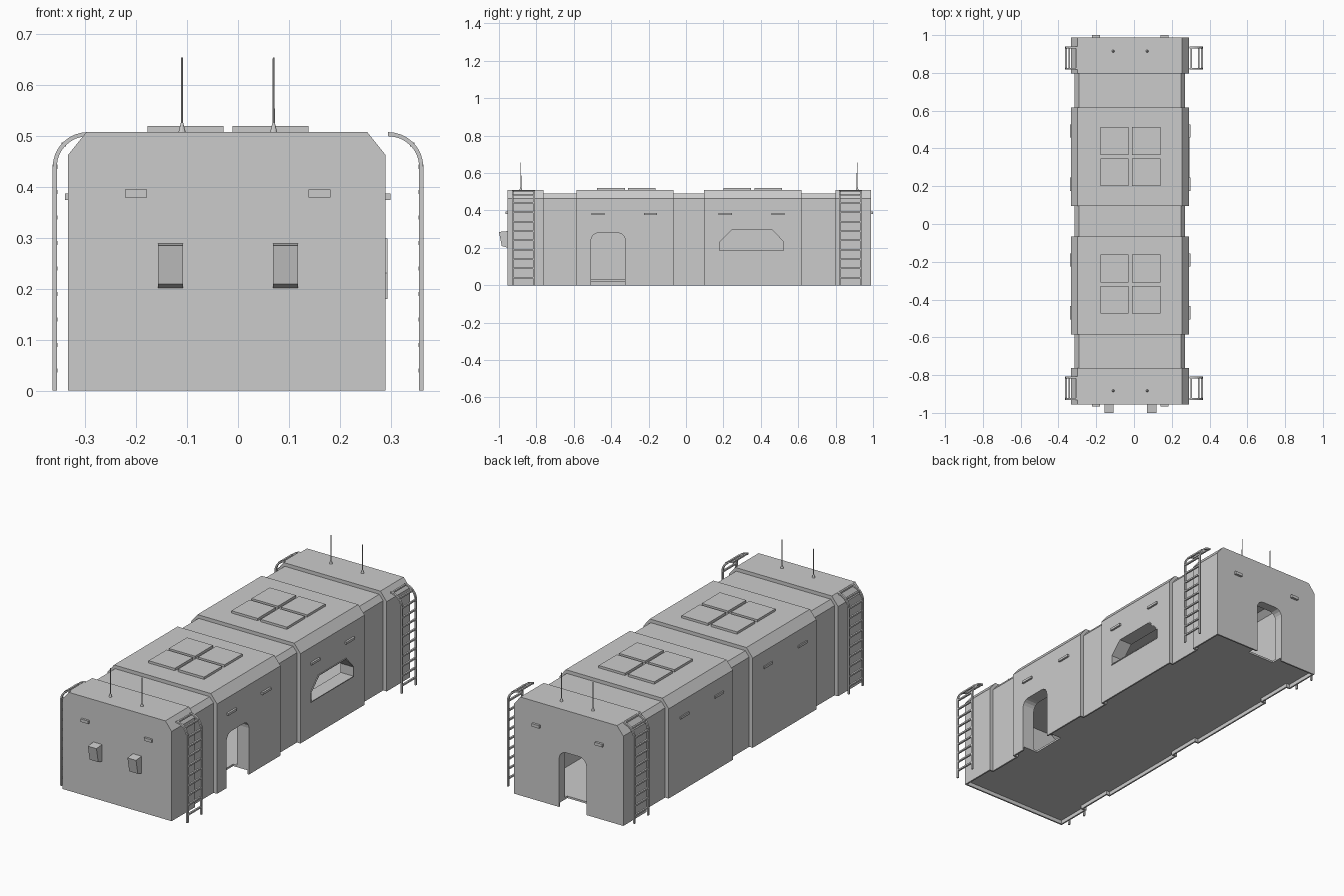
import bpy, bmesh, math

if "Cube" in bpy.data.objects:
    bpy.data.objects.remove(bpy.data.objects["Cube"])

CX = -0.022  # body centre line


def finish(bm, name):
    bmesh.ops.recalc_face_normals(bm, faces=bm.faces)
    me = bpy.data.meshes.new(name)
    bm.to_mesh(me)
    bm.free()
    ob = bpy.data.objects.new(name, me)
    bpy.context.collection.objects.link(ob)
    return ob


def box(name, x0, x1, y0, y1, z0, z1):
    bm = bmesh.new()
    bmesh.ops.create_cube(bm, size=1)
    for v in bm.verts:
        v.co = ((x0 + x1) / 2 + v.co.x * (x1 - x0),
                (y0 + y1) / 2 + v.co.y * (y1 - y0),
                (z0 + z1) / 2 + v.co.z * (z1 - z0))
    return finish(bm, name)


def loft(name, rings):
    bm = bmesh.new()
    vs = [[bm.verts.new(p) for p in r] for r in rings]
    n = len(vs[0])
    for a, b in zip(vs, vs[1:]):
        for i in range(n):
            bm.faces.new((a[i], a[(i + 1) % n], b[(i + 1) % n], b[i]))
    bm.faces.new(vs[0])
    bm.faces.new(vs[-1])
    return finish(bm, name)


def prism(name, pts, a, b, axis):
    """Extrude a 2D outline (u, z) from a to b along x or y."""
    if axis == 'x':
        return loft(name, [[(d, u, z) for u, z in pts] for d in (a, b)])
    return loft(name, [[(u, d, z) for u, z in pts] for d in (a, b)])


def cut(target, cutter):
    m = target.modifiers.new("cut", 'BOOLEAN')
    m.operation = 'DIFFERENCE'
    m.solver = 'EXACT'
    m.object = cutter
    bpy.context.view_layer.objects.active = target
    bpy.ops.object.modifier_apply(modifier=m.name)
    bpy.data.objects.remove(cutter)


def section(y, half, top, flat):
    return [(CX - half, y, 0), (CX + half, y, 0), (CX + half, y, .463),
            (CX + flat, y, top), (CX - flat, y, top), (CX - half, y, .463)]


def door_outline(u0, u1, top, r=.04):
    pts = [(u0, -.05), (u1, -.05)]
    for c, start in ((u1 - r, 0), (u0 + r, 90)):
        for i in range(5):
            a = math.radians(start + i * 22.5)
            pts.append((c + r * math.cos(a), top - r + r * math.sin(a)))
    return pts


# Hull: wide blocks alternating with recessed bands
stops = [-.955, -.763, -.585, -.067, .095, .618, .798, .988]
rings, under = [], []
for i in range(7):
    wide = i % 2 == 0
    dims = (.312, .508, .276) if wide else (.292, .49, .27)
    rings += [section(stops[i], *dims), section(stops[i + 1], *dims)]
    # matching hollow below the floor
    h = dims[0] - .008
    e = .008 if wide else -.008
    for y in (stops[i] + e, stops[i + 1] - e):
        under.append([(CX - h, y, -.05), (CX + h, y, -.05),
                      (CX + h, y, .02), (CX - h, y, .02)])
hull = loft("hull", rings)
cut(hull, loft("underside_cutter", under))

# Interior room, doors and window opening
room = [(-.265, .03), (.221, .03), (.221, .43), (.19, .455), (-.235, .455), (-.265, .43)]
cut(hull, prism("room_cutter", room, -.91, .94, 'y'))
cut(hull, prism("side_door_cutter", door_outline(-.508, -.325, .28), .2, .4, 'x'))
cut(hull, prism("back_door_cutter", door_outline(-.123, .033, .29), .92, 1.1, 'y'))
win = [(.18, .185), (.522, .185), (.522, .232), (.462, .295), (.243, .295), (.18, .232)]
cut(hull, prism("window_cutter", win, .2, .4, 'x'))

# Thin raised window frame
cy, cz = .351, .24
outer = [(cy + (y - cy) * 1.03, cz + (z - cz) * 1.08) for y, z in win]
frame = prism("window_frame", outer, .288, .294, 'x')
cut(frame, prism("frame_cutter", win, .2, .4, 'x'))

# Roof panels, four to each wide block
for y0 in (-.475, .2):
    for x in (-.178, -.011):
        for dy in (0, .165):
            box("roof_panel", x, x + .15, y0 + dy, y0 + dy + .148, .505, .52)

# Small lamps on ends and sides
for x in (-.222, .139):
    box("front_lamp", x, x + .043, -.966, -.95, .38, .395)
    box("back_lamp", x, x + .043, .98, 1.0, .38, .395)
for y in (-.505, -.225, .175, .457):
    box("right_lamp", .28, .3, y, y + .07, .375, .387)
    box("left_lamp", -.34, -.32, y, y + .07, .375, .387)

# Tilted hoods on the front
hood = [(-.95, .29), (-1.0, .285), (-.985, .21), (-.95, .2)]
for x in (-.157, .069):
    prism("front_hood", hood, x, x + .049, 'x')

# Antennas: tapered foot and thin rod
for x in (-.11, .07):
    for y in (-.883, .915):
        bm = bmesh.new()
        for r1, r2, z0, z1 in ((.008, .0025, .506, .526), (.0025, .0018, .52, .655)):
            g = bmesh.ops.create_cone(bm, cap_ends=True, segments=10,
                                      radius1=r1, radius2=r2, depth=z1 - z0)
            bmesh.ops.translate(bm, verts=g["verts"], vec=(x, y, (z0 + z1) / 2))
        finish(bm, "antenna")


# Ladders: hooked rails with rungs, mirrored to both sides
def rail_outline(s):
    cx, czz, n = .295, .44, 8
    arc = [(math.cos(math.radians(90 * i / n)), math.sin(math.radians(90 * i / n)))
           for i in range(n + 1)]
    out = [(.364, 0)] + [(cx + .069 * c, czz + .068 * k) for c, k in arc]
    inn = [(cx + .061 * c, czz + .06 * k) for c, k in reversed(arc)] + [(.356, 0)]
    return [(s * x, z) for x, z in out + inn]


for s, side in ((1, "right"), (-1, "left")):
    for yc in (-.87, .878):
        for y in (yc - .061, yc + .052):
            prism(side + "_ladder_rail", rail_outline(s), y, y + .01, 'y')
        rungs = [(.36, .04 + .05 * i) for i in range(9)] + [(.343, .484), (.303, .503)]
        for x, z in rungs:
            xs = sorted((s * (x - .005), s * (x + .004)))
            box(side + "_ladder_rung", *xs, yc - .055, yc + .055, z - .004, z + .004)
